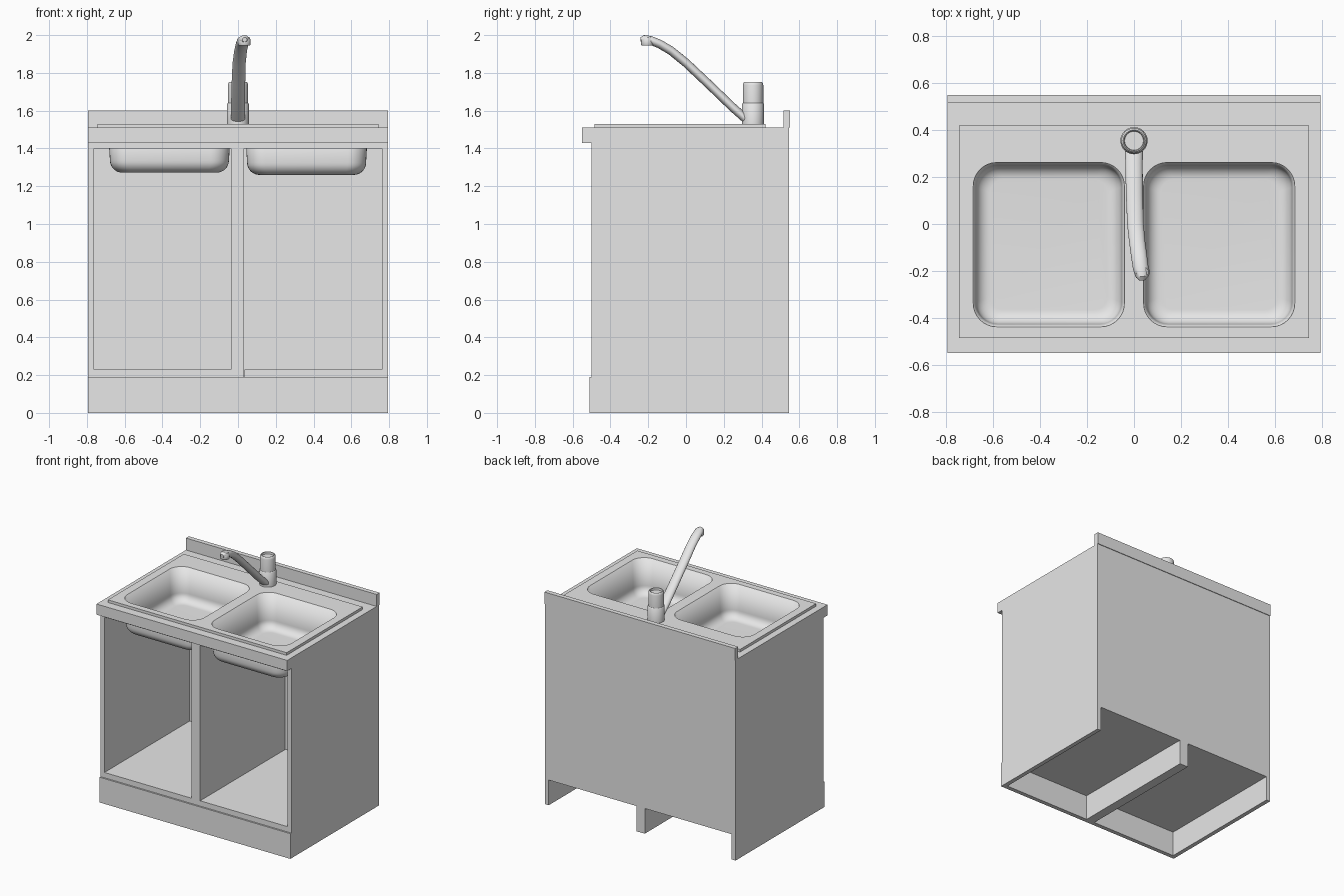
import bpy, bmesh
from math import sin, cos, pi, radians
from mathutils import Vector

cube = bpy.data.objects.get("Cube")
if cube:
    bpy.data.objects.remove(cube, do_unlink=True)

grey = bpy.data.materials.new("plain_grey")
grey.use_nodes = True
grey.diffuse_color = (0.8, 0.8, 0.8, 1)
grey.node_tree.nodes["Principled BSDF"].inputs["Base Color"].default_value = (0.8, 0.8, 0.8, 1)


def finish(name, bm, smooth=False):
    bmesh.ops.recalc_face_normals(bm, faces=bm.faces)
    mesh = bpy.data.meshes.new(name)
    bm.to_mesh(mesh)
    bm.free()
    mesh.materials.append(grey)
    obj = bpy.data.objects.new(name, mesh)
    bpy.context.collection.objects.link(obj)
    if smooth:
        bpy.ops.object.select_all(action='DESELECT')
        obj.select_set(True)
        bpy.context.view_layer.objects.active = obj
        bpy.ops.object.shade_smooth_by_angle(angle=radians(40))
    return obj


def box(name, x, y, z):
    bm = bmesh.new()
    bmesh.ops.create_cube(bm, size=1)
    for v in bm.verts:
        v.co = [lo + (c + 0.5) * (hi - lo) for c, (lo, hi) in zip(v.co, (x, y, z))]
    return finish(name, bm)


def rounded_rect(side, inset, radius, steps=8):
    """Outline of a basin, drawn in by inset, on the left (1) or right (-1)."""
    cx, cy, hx, hy = side * 0.363, -0.088, 0.322 - inset, 0.35 - inset
    pts = []
    for k, (sx, sy) in enumerate(((1, 1), (-1, 1), (-1, -1), (1, -1))):
        for i in range(steps + 1):
            a = (k + i / steps) * pi / 2
            pts.append((cx + sx * (hx - radius) + radius * cos(a),
                        cy + sy * (hy - radius) + radius * sin(a)))
    return pts


def loft(name, rings, cap_start=False, cap_end=False):
    bm = bmesh.new()
    loops = [[bm.verts.new(p) for p in ring] for ring in rings]
    for a, b in zip(loops, loops[1:]):
        for i in range(len(a)):
            j = (i + 1) % len(a)
            bm.faces.new((a[i], a[j], b[j], b[i]))
    if cap_start:
        bm.faces.new(loops[0])
    if cap_end:
        bm.faces.new(loops[-1])
    return finish(name, bm, smooth=True)


def pierced_slab(name, x, y, z, inset):
    """Flat slab with the two basin openings through it."""
    bm = bmesh.new()
    outer = [(x[0], y[0]), (x[1], y[0]), (x[1], y[1]), (x[0], y[1])]
    edges = []
    for loop in (outer, rounded_rect(-1, inset, 0.1), rounded_rect(1, inset, 0.1)):
        vs = [bm.verts.new((px, py, z[0])) for px, py in loop]
        edges += [bm.edges.new((vs[i - 1], vs[i])) for i in range(len(vs))]
    bmesh.ops.triangle_fill(bm, use_beauty=True, edges=edges, normal=(0, 0, 1))
    ext = bmesh.ops.extrude_face_region(bm, geom=bm.faces[:], use_keep_orig=True)
    for v in ext["geom"]:
        if isinstance(v, bmesh.types.BMVert):
            v.co.z = z[1]
    return finish(name, bm)


# Cabinet carcass
W, BACK, FRONT = 0.795, 0.545, -0.5
for side, label in ((1, "left"), (-1, "right")):
    box(label + "_side_panel", sorted((side * 0.763, side * W)), (FRONT, BACK), (0, 1.43))
    box(label + "_cabinet_floor", sorted((side * 0.035, side * 0.763)), (FRONT, 0.515), (0.19, 0.23))
box("centre_divider", (-0.038, 0.033), (FRONT, BACK), (0, 1.43))
box("back_panel", (-W, W), (0.515, BACK), (0.19, 1.51))
box("top_rail", (-0.763, 0.763), (FRONT, -0.47), (1.40, 1.43))
box("kick_board", (-W, W), (-0.512, -0.48), (0, 0.19))

# Worktop and splashback
pierced_slab("worktop", (-W, W), (-0.55, 0.515), (1.43, 1.51), -0.012)
box("splashback", (-W, W), (0.515, 0.55), (1.51, 1.6))

# Sink plate and basins
pierced_slab("sink_plate", (-0.745, 0.745), (-0.485, 0.42), (1.51, 1.53), 0)
for side, label, floor in ((1, "left", 1.265), (-1, "right", 1.277)):
    rings = [[(px, py, 1.53) for px, py in rounded_rect(side, 0, 0.1)]]
    fillet = 0.06
    for i in range(9):
        a = i / 8 * pi / 2
        inset = 0.012 + fillet * (1 - cos(a))
        z = floor + fillet * (1 - sin(a))
        rings.append([(px, py, z) for px, py in rounded_rect(side, inset, 0.1 - inset * 0.6)])
    basin = loft(label + "_basin", rings, cap_end=True)
    # open shell: the floor should face up
    mesh = basin.data
    if max(mesh.polygons, key=lambda p: p.area).normal.z < 0:
        mesh.flip_normals()
    shell = basin.modifiers.new("thickness", 'SOLIDIFY')
    shell.thickness = 0.005


def turned(name, centre, profile, n=32):
    rings = [[(centre[0] + r * cos(2 * pi * i / n), centre[1] + r * sin(2 * pi * i / n), z)
              for i in range(n)] for r, z in profile]
    return loft(name, rings, True, True)


# Tap body with a recessed top
turned("tap_base", (0, 0.355), [(0.058, 1.53), (0.058, 1.635), (0.054, 1.64)])
turned("tap_handle", (0, 0.355), [(0.054, 1.64), (0.054, 1.735), (0.051, 1.747),
                                  (0.046, 1.752), (0.042, 1.75), (0.04, 1.735)])

# Spout: oval section swept along a curved path
path = [Vector(p) for p in ((0, 0.335, 1.54), (0, 0.25, 1.615), (0.002, 0.12, 1.74),
                            (0.006, 0, 1.853), (0.014, -0.08, 1.918), (0.022, -0.14, 1.953),
                            (0.029, -0.19, 1.973), (0.034, -0.225, 1.977), (0.035, -0.24, 1.976))]
widths = (0.038, 0.037, 0.036, 0.035, 0.034, 0.034, 0.033, 0.026, 0.012)
rings = []
for i, p in enumerate(path):
    t = path[min(i + 1, len(path) - 1)] - path[max(i - 1, 0)]
    across = t.cross(Vector((0, 0, 1))).normalized()
    up = across.cross(t).normalized()
    w = widths[i]
    h = min(w, 0.023)
    rings.append([p + across * w * cos(a) + up * h * sin(a)
                  for a in (2 * pi * k / 20 for k in range(20))])
loft("tap_spout", rings, True, True)
turned("spout_nozzle", (0.034, -0.205), [(0.03, 1.945), (0.033, 1.95), (0.033, 1.975), (0.026, 1.99)], 24)
